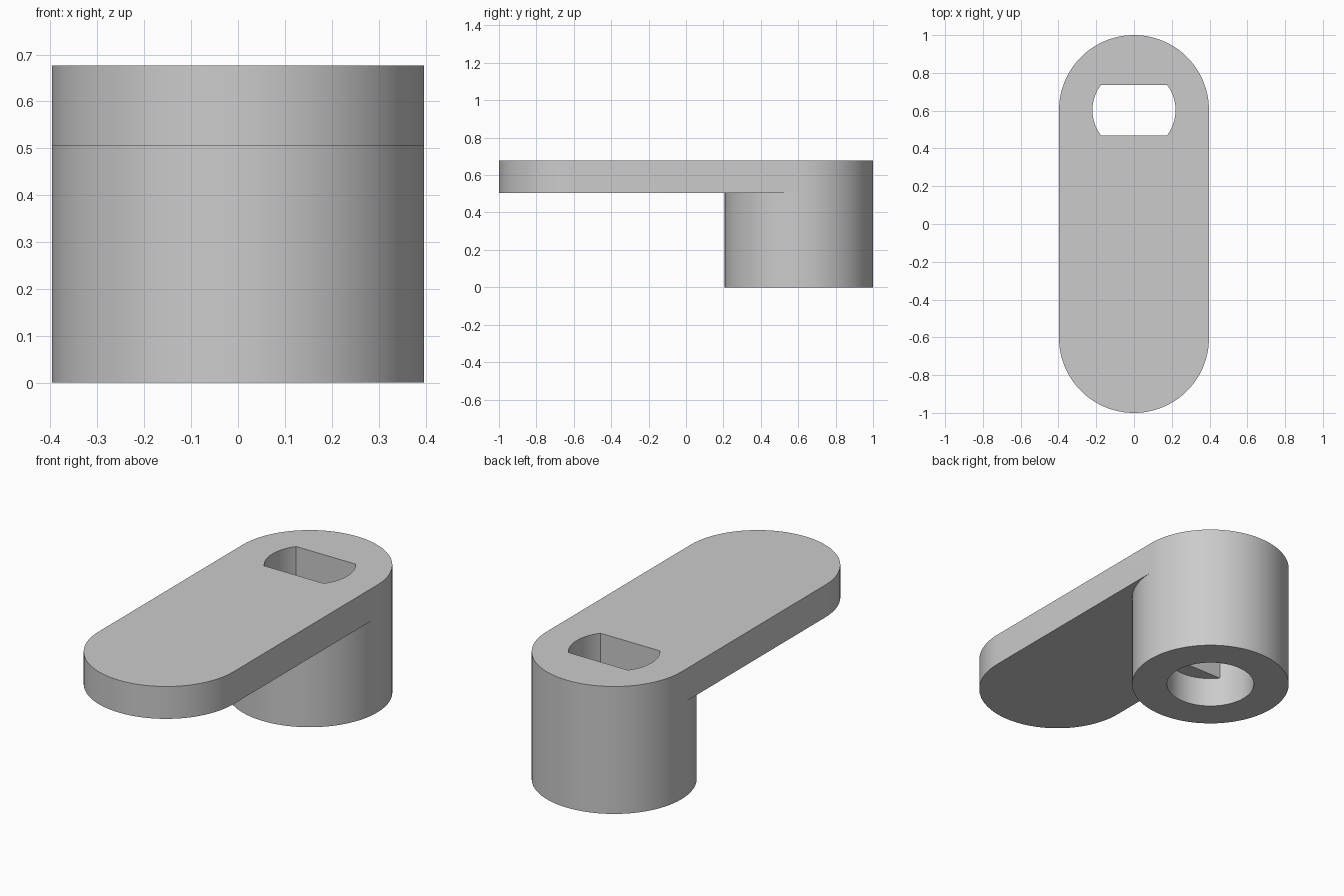
import bpy
import bmesh
from math import cos, sin, pi, radians

cube = bpy.data.objects.get("Cube")
if cube:
    bpy.data.objects.remove(cube, do_unlink=True)

RADIUS = 0.397        # tower and rounded ends
CENTRE = 1 - RADIUS   # distance of each end's axis from the middle
TOP, UNDERSIDE = 0.677, 0.505
BORE, LEDGE = 0.22, 0.16
STEPS = 96
HALF = STEPS // 2
SLOT_HALF = BORE * sin(2 * pi * 10 / STEPS)


def ring(radius, y, z, start=0, end=STEPS, flat=None):
    """Points on a circle, optionally cut flat at front and back."""
    points = []
    for i in range(start, end + 1):
        a = 2 * pi * i / STEPS
        dy = radius * sin(a)
        if flat is not None:
            dy = max(-flat, min(flat, dy))
        points.append((radius * cos(a), y + dy, z))
    return points


def outline(z):
    """Closed pill-shaped outline of the arm."""
    back = ring(RADIUS, CENTRE, z, 0, HALF)
    front = ring(RADIUS, -CENTRE, z, HALF, STEPS)
    return back + front + back[:1]


bm = bmesh.new()


def strip(a, b):
    """Quads joining two rows of points."""
    va = [bm.verts.new(p) for p in a]
    vb = [bm.verts.new(p) for p in b]
    for i in range(len(a) - 1):
        bm.faces.new((va[i], va[i + 1], vb[i + 1], vb[i]))


# Tower wall and arm wall
strip(ring(RADIUS, CENTRE, 0), ring(RADIUS, CENTRE, UNDERSIDE))
strip(outline(UNDERSIDE), outline(TOP))

# Arm top and underside, in front of the tower
for z in (UNDERSIDE, TOP):
    strip(ring(RADIUS, CENTRE, z, HALF, STEPS), ring(RADIUS, -CENTRE, z, HALF, STEPS))

# Top around the slot, slot wall, ledge, round bore, bottom rim
strip(ring(RADIUS, CENTRE, TOP), ring(BORE, CENTRE, TOP, flat=SLOT_HALF))
strip(ring(BORE, CENTRE, TOP, flat=SLOT_HALF), ring(BORE, CENTRE, LEDGE, flat=SLOT_HALF))
for start in (10, HALF + 10):
    end = start + HALF - 20
    strip(ring(BORE, CENTRE, LEDGE, start, end),
          ring(BORE, CENTRE, LEDGE, start, end, SLOT_HALF))
strip(ring(BORE, CENTRE, LEDGE), ring(BORE, CENTRE, 0))
strip(ring(BORE, CENTRE, 0), ring(RADIUS, CENTRE, 0))

bmesh.ops.remove_doubles(bm, verts=bm.verts, dist=0.0001)
bmesh.ops.recalc_face_normals(bm, faces=bm.faces)
mesh = bpy.data.meshes.new("lever_arm")
bm.to_mesh(mesh)
bm.free()
lever = bpy.data.objects.new("lever_arm", mesh)
bpy.context.collection.objects.link(lever)

# Plain grey
grey = bpy.data.materials.new("plain_grey")
grey.use_nodes = True
color = (0.6, 0.6, 0.6, 1)
grey.diffuse_color = color
grey.node_tree.nodes["Principled BSDF"].inputs["Base Color"].default_value = color
mesh.materials.append(grey)

bpy.ops.object.select_all(action="DESELECT")
lever.select_set(True)
bpy.context.view_layer.objects.active = lever
bpy.ops.object.shade_smooth_by_angle(angle=radians(30))
